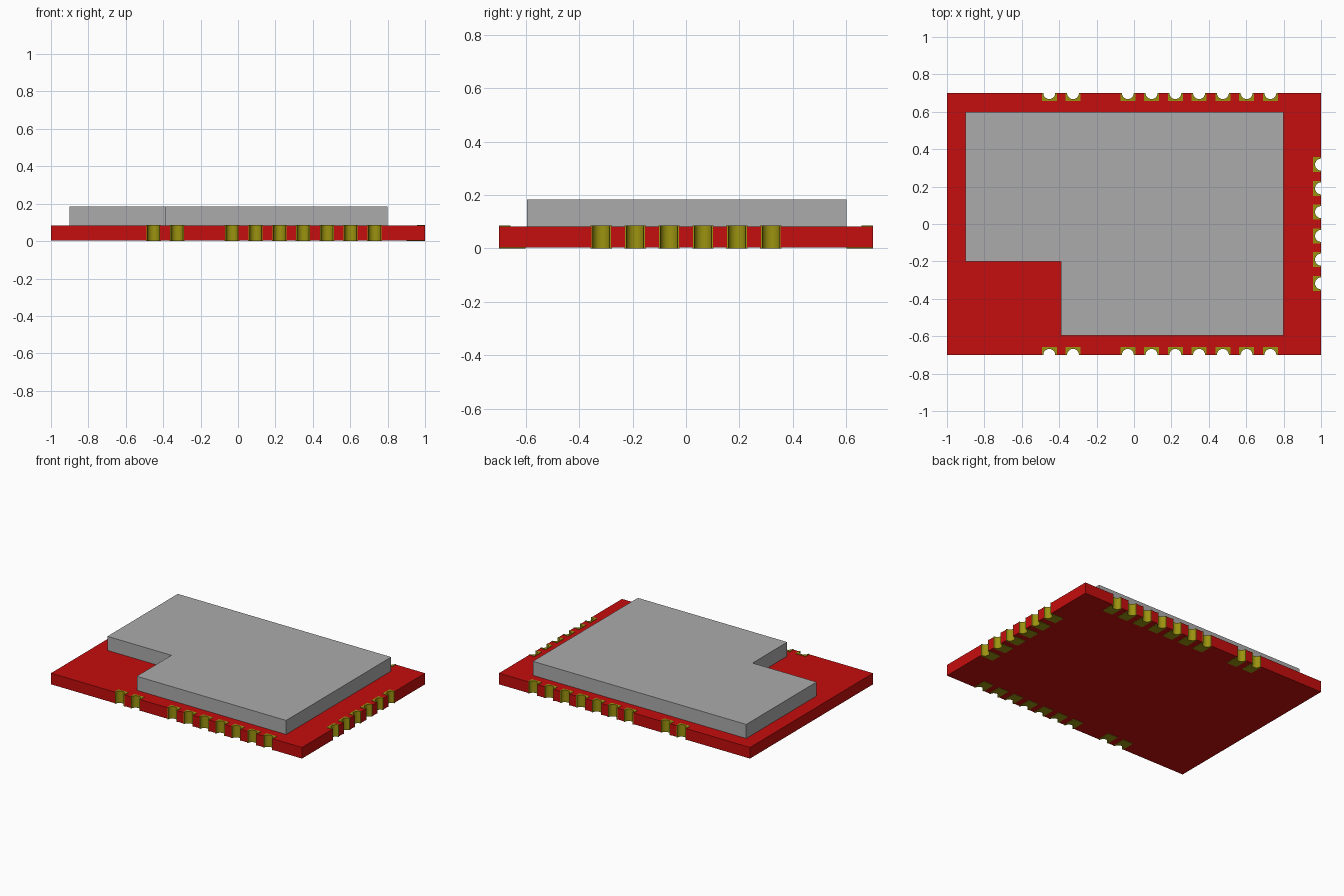
import bpy, bmesh, math
from mathutils import Vector

if "Cube" in bpy.data.objects:
    bpy.data.objects.remove(bpy.data.objects["Cube"], do_unlink=True)

SEGS = 14
R_HOLE, R_BARREL = 0.032, 0.037
Z_LOW, Z_HIGH, PLATE = 0.003, 0.083, 0.003


def material(name, rgb):
    m = bpy.data.materials.new(name)
    m.use_nodes = True
    m.diffuse_color = (*rgb, 1)
    m.node_tree.nodes["Principled BSDF"].inputs["Base Color"].default_value = (*rgb, 1)
    return m


RED = material("board red", (0.56, 0.004, 0.004))
GOLD = material("contact gold", (0.33, 0.29, 0.005))
GREY = material("shield grey", (0.41, 0.41, 0.41))


def build(name, prisms, mat, smooth=False):
    """Make one object from (outline, bottom, top) prisms."""
    bm = bmesh.new()
    for outline, z0, z1 in prisms:
        face = bm.faces.new([bm.verts.new((p[0], p[1], z0)) for p in outline])
        new = bmesh.ops.extrude_face_region(bm, geom=[face])["geom"]
        verts = [g for g in new if isinstance(g, bmesh.types.BMVert)]
        bmesh.ops.translate(bm, verts=verts, vec=(0, 0, z1 - z0))
    bmesh.ops.recalc_face_normals(bm, faces=bm.faces)
    mesh = bpy.data.meshes.new(name)
    bm.to_mesh(mesh)
    bm.free()
    mesh.materials.append(mat)
    obj = bpy.data.objects.new(name, mesh)
    bpy.context.collection.objects.link(obj)
    if smooth:
        bpy.ops.object.select_all(action="DESELECT")
        obj.select_set(True)
        bpy.context.view_layer.objects.active = obj
        bpy.ops.object.shade_smooth_by_angle(angle=math.radians(30))
    return obj


def arc(r):
    """Half circle around an edge point: (along edge, inward)."""
    return [(r * math.cos(a), r * math.sin(a))
            for a in (math.pi * (1 - i / SEGS) for i in range(SEGS + 1))]


def place(points, origin, along, shift):
    inward = Vector((-along.y, along.x))
    return [origin + along * (shift + t) + inward * n for t, n in points]


def pad(depth, half=0.04):
    """Rectangular pad with a half-round bite at the board edge."""
    return [(-half, 0)] + arc(R_HOLE) + [(half, 0), (half, depth), (-half, depth)]


# Contact positions along the front, right and back edges
PITCH = 0.127
row = [-0.453, -0.326] + [-0.033 + PITCH * i for i in range(7)]
side = [PITCH * (i - 2.5) for i in range(6)]
edges = [
    ("front", Vector((0, -0.7)), Vector((1, 0)), row),
    ("right_edge", Vector((1, 0)), Vector((0, 1)), side),
    ("back", Vector((0, 0.7)), Vector((-1, 0)), [-x for x in reversed(row)]),
]
corners = [(1, -0.7), (1, 0.7), (-1, 0.7)]

# Board outline with half-round notches, and gold contacts in the notches
outline = [Vector((-1, -0.7))]
ring = arc(R_BARREL) + arc(R_HOLE)[::-1]
for (label, origin, along, shifts), corner in zip(edges, corners):
    for i, s in enumerate(shifts):
        outline += place(arc(R_BARREL), origin, along, s)
        build(f"{label}_contact_{i + 1}", [
            (place(pad(0.1), origin, along, s), 0, Z_LOW),
            (place(ring, origin, along, s), Z_LOW, Z_HIGH),
            (place(pad(0.043), origin, along, s), Z_HIGH, Z_HIGH + PLATE),
        ], GOLD, smooth=True)
    outline.append(Vector(corner))
build("circuit_board", [(outline, Z_LOW, Z_HIGH)], RED)

# Stepped metal shield on top
shield = [(-0.9, -0.2), (-0.39, -0.2), (-0.39, -0.595),
          (0.8, -0.595), (0.8, 0.6), (-0.9, 0.6)]
build("metal_shield", [(shield, Z_HIGH, 0.184)], GREY)
